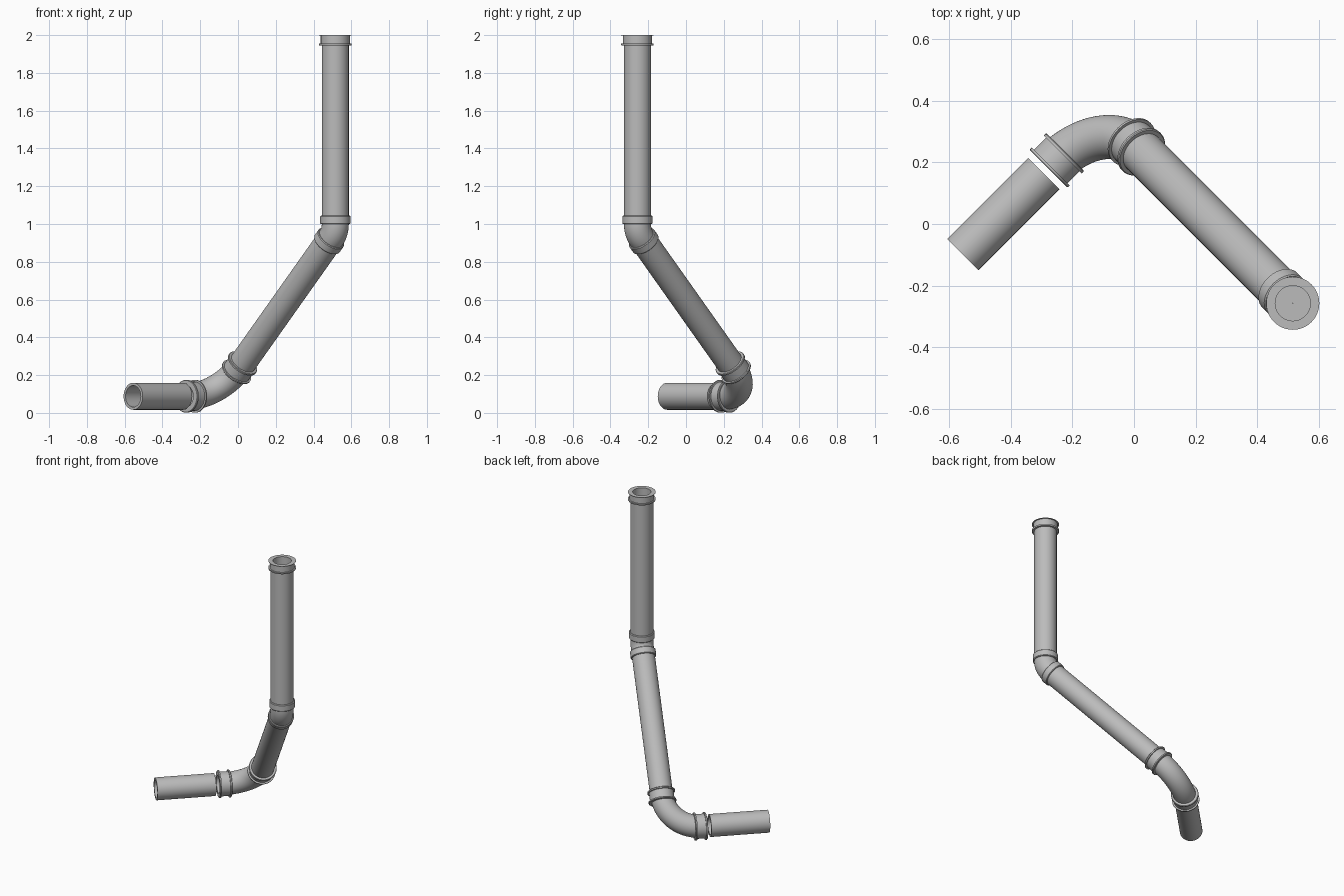
import bpy, bmesh, math
from mathutils import Vector

cube = bpy.data.objects.get("Cube")
if cube:
    bpy.data.objects.remove(cube, do_unlink=True)

grey = bpy.data.materials.new("pipe_grey")
grey.use_nodes = True
colour = (0.5, 0.5, 0.5, 1)
grey.diffuse_color = colour
grey.node_tree.nodes["Principled BSDF"].inputs["Base Color"].default_value = colour

SIDES = 48
OUTER, INNER, SOCKET, RIM = 0.0715, 0.057, 0.077, 0.087

# Axes of the three straight runs and the corners where they meet
out_dir = Vector((-1, -1, 0)).normalized()
diag = Vector((0.5, -0.5, math.sqrt(0.5)))
up = Vector((0, 0, 1))
low = Vector((-0.099, 0.357, 0.088))
length = 1.228
high = low + diag * length


def skin(name, rings, closed=True):
    """Bridge circles given as (centre, axis, radius)."""
    bm = bmesh.new()
    loops = []
    side = out_dir.cross(diag).normalized() if "lower_elbow" in name else None
    for centre, axis, radius in rings:
        u = side or (Vector((1, 1, 0)).normalized())
        if abs(u.dot(axis)) > 0.9:
            u = up
        v = axis.cross(u).normalized()
        u = v.cross(axis)
        loops.append([bm.verts.new(centre + radius * (u * math.cos(a) + v * math.sin(a)))
                      for a in (2 * math.pi * i / SIDES for i in range(SIDES))])
    pairs = list(zip(loops, loops[1:]))
    if closed:
        pairs.append((loops[-1], loops[0]))
    for a, b in pairs:
        for i in range(SIDES):
            j = (i + 1) % SIDES
            bm.faces.new((a[i], a[j], b[j], b[i]))
    bmesh.ops.recalc_face_normals(bm, faces=bm.faces)
    mesh = bpy.data.meshes.new(name)
    bm.to_mesh(mesh)
    bm.free()
    mesh.materials.append(grey)
    obj = bpy.data.objects.new(name, mesh)
    bpy.context.collection.objects.link(obj)
    bpy.ops.object.select_all(action="DESELECT")
    obj.select_set(True)
    bpy.context.view_layer.objects.active = obj
    bpy.ops.object.shade_smooth_by_angle(angle=math.radians(35))
    return obj


def lathe(name, origin, axis, profile):
    return skin(name, [(origin + axis * t, axis, r) for t, r in profile])


def pipe(name, origin, axis, start, end):
    lathe(name, origin, axis, [(start, INNER), (start, OUTER), (end, OUTER), (end, INNER)])


def elbow(name, corner, d_in, d_out, radius, steps):
    """Hollow bend tangent to both runs."""
    angle = d_in.angle(d_out)
    start = corner - d_in * radius * math.tan(angle / 2)
    inward = (d_out - d_in * d_in.dot(d_out)).normalized()
    path = []
    for i in range(steps + 1):
        a = angle * i / steps
        path.append((start + radius * (inward * (1 - math.cos(a)) + d_in * math.sin(a)),
                     d_in * math.cos(a) + inward * math.sin(a)))
    rings = [(c, d, OUTER) for c, d in path] + [(c, d, INNER) for c, d in reversed(path)]
    skin(name, rings)


def socket(name, corner, axis):
    """Collar with a ridge at each end."""
    a, b, w = 0.175, 0.252, 0.011
    lathe(name, corner, axis, [
        (a, INNER), (a, RIM - 0.003), (a + 0.003, RIM), (a + w, RIM), (a + w, SOCKET),
        (b - w, SOCKET), (b - w, RIM), (b - 0.003, RIM), (b, RIM - 0.003), (b, INNER)])


def plain_collar(name, corner, axis):
    a, b, r = 0.043, 0.088, 0.08
    lathe(name, corner, axis, [(a, INNER), (a, r - 0.004), (a + 0.004, r),
                               (b - 0.004, r), (b, r - 0.004), (b, INNER)])


# Straight runs
pipe("outlet_pipe", low, out_dir, 0.274, 0.645)
pipe("diagonal_pipe", low, diag, 0.2, length - 0.05)
pipe("vertical_pipe", high, up, 0.05, 1.96 - high.z)

# Bends
elbow("lower_elbow", low, -out_dir, diag, 0.22, 20)
elbow("upper_elbow", high, diag, up, 0.106, 10)

# Collars
socket("outlet_socket", low, out_dir)
socket("diagonal_socket", low, diag)
plain_collar("upper_collar_below", high, -diag)
plain_collar("upper_collar_above", high, up)

# Open socket at the top, with a ridge and a thin flat lip
base = Vector((high.x, high.y, 0))
lathe("top_socket", base, up, [
    (1.945, INNER), (1.945, RIM - 0.003), (1.948, RIM - 0.001), (1.955, RIM - 0.001),
    (1.955, SOCKET), (1.998, SOCKET), (1.998, RIM - 0.001), (2.0, RIM - 0.001), (2.0, INNER)])

# Floor inside the vertical pipe
floor = base + up * (high.z + 0.05)
skin("vertical_pipe_floor", [(floor, up, INNER + 0.002), (floor, up, 0.0005)], closed=False)
